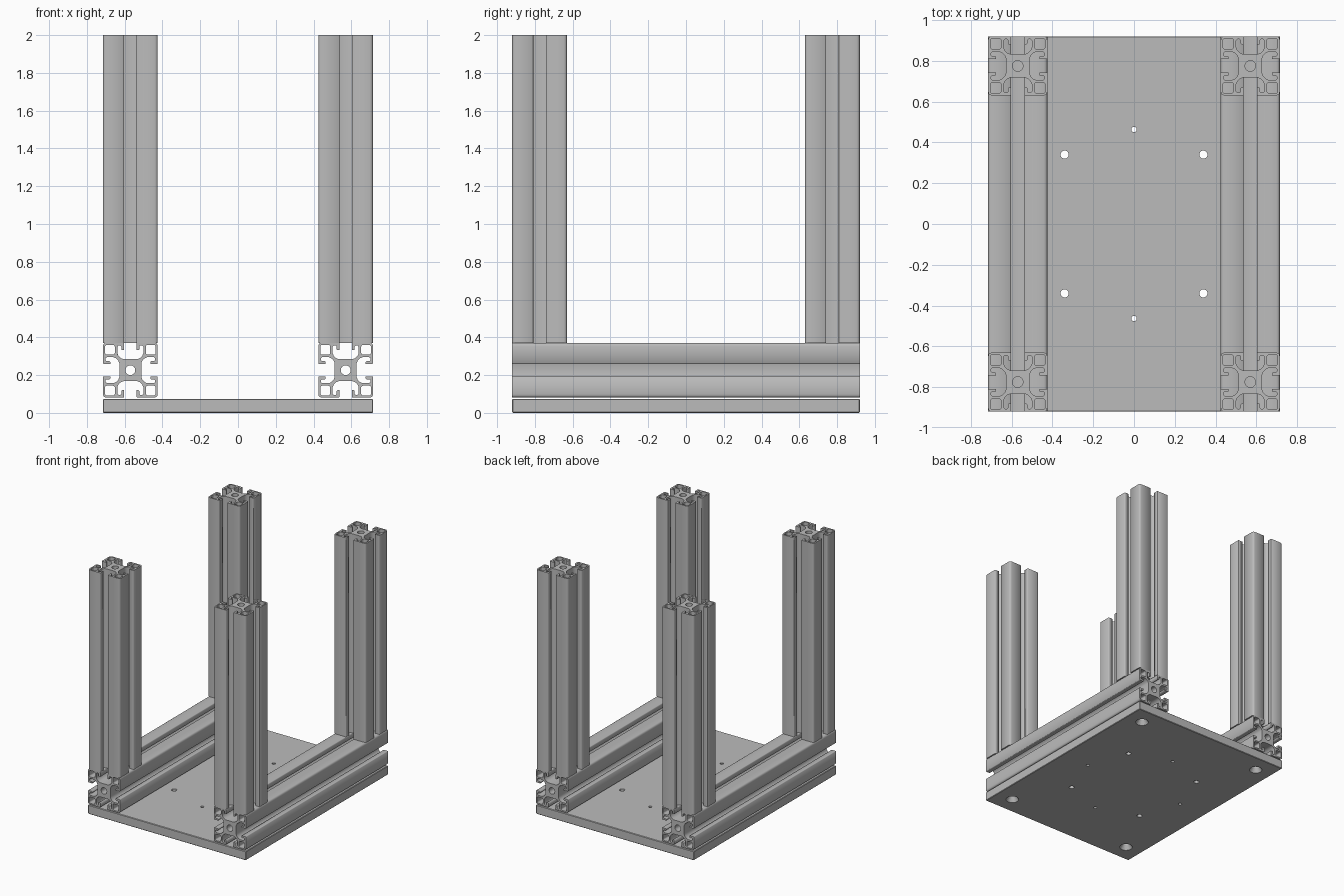
import bpy, bmesh
from math import pi, cos, sin
from mathutils import Matrix

if "Cube" in bpy.data.objects:
    bpy.data.objects.remove(bpy.data.objects["Cube"], do_unlink=True)

HALF = 0.145            # half width of an extrusion
X, Y = 0.57, 0.775      # centres of the rails and posts
PLATE = 0.074           # plate thickness
RAIL_Z = 0.226          # centre height of the rails
POST_Z = 0.371          # bottom of the posts

metal = bpy.data.materials.new("aluminium grey")
metal.use_nodes = True
grey = (0.5, 0.5, 0.5, 1)
metal.diffuse_color = grey
metal.node_tree.nodes["Principled BSDF"].inputs["Base Color"].default_value = grey


def add(name, mesh):
    ob = bpy.data.objects.new(name, mesh)
    bpy.context.collection.objects.link(ob)
    return ob


def bake(ob, name):
    """Turn a curve or modified object into a plain mesh."""
    dg = bpy.context.evaluated_depsgraph_get()
    mesh = bpy.data.meshes.new_from_object(ob.evaluated_get(dg))
    mesh.name = name
    mesh.materials.clear()
    mesh.materials.append(metal)
    bpy.data.objects.remove(ob)
    return mesh


def circle(x, y, r, n=24):
    return [(x + r * cos(2 * pi * i / n), y + r * sin(2 * pi * i / n)) for i in range(n)]


def rounded_square(c, half, r):
    pts = []
    for q in range(4):
        cx = (half - r) * (1 if q in (0, 3) else -1)
        cy = (half - r) * (1 if q in (0, 1) else -1)
        for k in range(4):
            a = q * pi / 2 + k * pi / 6
            pts.append((c[0] + cx + r * cos(a), c[1] + cy + r * sin(a)))
    return pts


# One eighth of the slotted outline, from the slot floor to the corner
EIGHTH = [(0.036, 0.058), (0.051, 0.064), (0.063, 0.076), (0.069, 0.09),
          (0.069, 0.124), (0.063, 0.131), (0.053, 0.131), (0.048, 0.126),
          (0.048, 0.11), (0.044, 0.106), (0.033, 0.106), (0.033, 0.142),
          (0.036, HALF), (0.127, HALF), (0.135, 0.143), (0.14, 0.14)]


def extrusion(name, length):
    """Slotted profile with a centre bore and hollow corners, along z."""
    quarter = EIGHTH + [(y, x) for x, y in EIGHTH[-2::-1]]
    outline = []
    for _ in range(4):
        outline += quarter
        quarter = [(y, -x) for x, y in quarter]
    loops = [outline, circle(0, 0, 0.026)]
    for sx in (-1, 1):
        for sy in (-1, 1):
            loops.append(rounded_square((sx * 0.108, sy * 0.108), 0.026, 0.01))
    curve = bpy.data.curves.new(name, "CURVE")
    curve.dimensions = "2D"
    curve.fill_mode = "BOTH"
    curve.extrude = length / 2
    for pts in loops:
        spline = curve.splines.new("POLY")
        spline.points.add(len(pts) - 1)
        for p, co in zip(spline.points, pts):
            p.co = (*co, 0, 1)
        spline.use_cyclic_u = True
    return bake(add(name, curve), name)


def cones(name, spots, z, depth):
    """Cutter made of cones at (x, y, bottom radius, top radius)."""
    bm = bmesh.new()
    for x, y, r1, r2 in spots:
        bmesh.ops.create_cone(bm, cap_ends=True, segments=24, radius1=r1, radius2=r2,
                              depth=depth, matrix=Matrix.Translation((x, y, z)))
    mesh = bpy.data.meshes.new(name)
    bm.to_mesh(mesh)
    bm.free()
    ob = add(name, mesh)
    ob.hide_render = True
    return ob


# Base plate with softened edges and drilled holes
bm = bmesh.new()
bmesh.ops.create_cube(bm, size=1, matrix=Matrix.Translation((0, 0, PLATE / 2))
                      @ Matrix.Diagonal((1.43, 1.84, PLATE, 1)))
bmesh.ops.bevel(bm, geom=bm.edges[:], offset=0.004, segments=1, affect="EDGES")
blank = bpy.data.meshes.new("plate_blank")
bm.to_mesh(blank)
bm.free()
plate = add("plate_blank", blank)

corners = [(sx, sy) for sx in (-1, 1) for sy in (-1, 1)]
bores = [(sx * 0.34, sy * 0.34, 0.02, 0.02) for sx, sy in corners]
bores += [(sx * X, sy * Y, 0.028, 0.028) for sx, sy in corners]
for s in (-0.463, 0.463):
    bores += [(s, 0, 0.013, 0.013), (0, s, 0.013, 0.013)]
sinks = [(sx * X, sy * Y, 0.05, 0.026) for sx, sy in corners]
cutters = [cones("bore_cutter", bores, PLATE / 2, 0.2),
           cones("countersink_cutter", sinks, 0.019, 0.042)]
for cutter in cutters:
    mod = plate.modifiers.new("holes", "BOOLEAN")
    mod.operation = "DIFFERENCE"
    mod.solver = "EXACT"
    mod.object = cutter
add("base_plate", bake(plate, "base_plate"))
for cutter in cutters:
    bpy.data.objects.remove(cutter)

# Two rails lying along the plate
rail_mesh = extrusion("rail", 1.84)
for side, sx in (("right", -1), ("left", 1)):
    rail = add(side + "_rail", rail_mesh)
    rail.rotation_euler.x = pi / 2
    rail.location = (sx * X, 0, RAIL_Z)

# Four posts standing on the rail ends
post_mesh = extrusion("post", 2 - POST_Z)
for side, sx in (("right", -1), ("left", 1)):
    for end, sy in (("front", -1), ("back", 1)):
        post = add(f"{end}_{side}_post", post_mesh)
        post.location = (sx * X, sy * Y, (2 + POST_Z) / 2)
